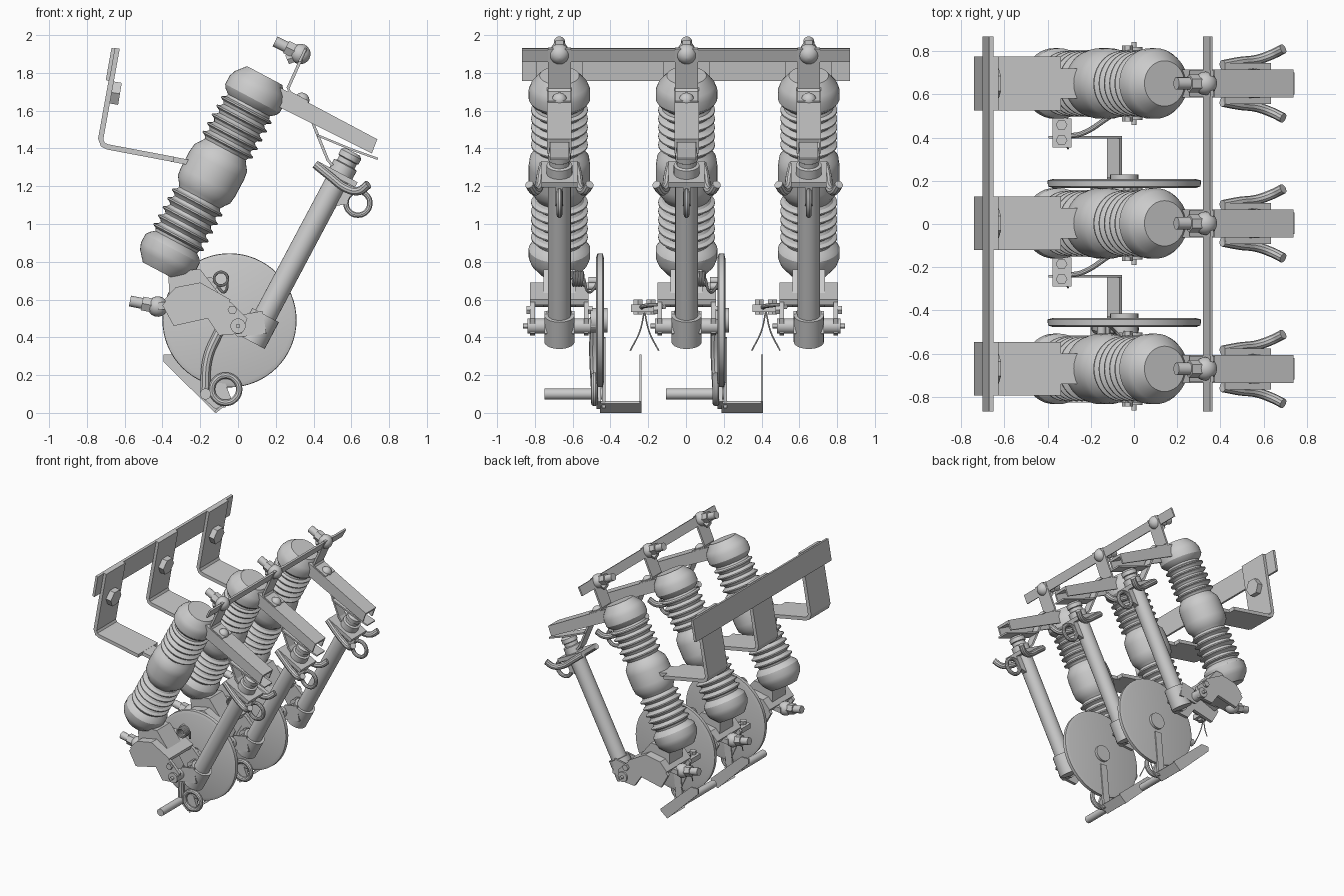
import bpy, bmesh, math
from mathutils import Vector as V

if "Cube" in bpy.data.objects:
    bpy.data.objects.remove(bpy.data.objects["Cube"])

T = math.radians(28)                      # lean of each unit
A = V((math.sin(T), 0, math.cos(T)))      # along insulator
P = V((math.cos(T), 0, -math.sin(T)))     # outward, across to fuse tube
C = V((-.135, 0, 1.267))                  # insulator centre


def loc(u, w, y=0):
    return C + P * u + A * w + V((0, y, 0))


def flat(u, w):
    p = loc(u, w)
    return (p.x, p.z)


def finish(name, bm, smooth=True):
    bmesh.ops.recalc_face_normals(bm, faces=bm.faces)
    me = bpy.data.meshes.new(name)
    bm.to_mesh(me)
    bm.free()
    ob = bpy.data.objects.new(name, me)
    bpy.context.collection.objects.link(ob)
    if smooth:
        shade(ob)
    return ob


def shade(ob):
    bpy.ops.object.select_all(action='DESELECT')
    ob.select_set(True)
    bpy.context.view_layer.objects.active = ob
    if ob.type == 'CURVE':
        bpy.ops.object.convert(target='MESH')
    bpy.ops.object.shade_smooth_by_angle(angle=math.radians(32))


def lathe(name, prof, origin, axis, seg=32):
    """Revolve (radius, distance) points about an axis."""
    q = V(axis).to_track_quat('Z', 'Y')
    bm = bmesh.new()
    rings = [[bm.verts.new(V(origin) + q @ V((r * math.cos(k * math.tau / seg), r * math.sin(k * math.tau / seg), t)))
              for k in range(seg)] for r, t in prof]
    for a, b in zip(rings, rings[1:]):
        for k in range(seg):
            bm.faces.new((a[k], a[(k + 1) % seg], b[(k + 1) % seg], b[k]))
    bm.faces.new(rings[0])
    bm.faces.new(rings[-1])
    return finish(name, bm, seg > 6)


def rod(name, a, b, r, seg=20):
    d = V(b) - V(a)
    return lathe(name, [(r, 0), (r, d.length)], a, d, seg)


def ball(name, c, r, axis):
    return lathe(name, [(r * math.sin(t * math.pi / 10) + .0005, -r * math.cos(t * math.pi / 10))
                        for t in range(11)], c, axis, 20)


def prism(name, pts, y0, y1):
    """Extrude an x-z outline along y."""
    bm = bmesh.new()
    a = [bm.verts.new((x, y0, z)) for x, z in pts]
    b = [bm.verts.new((x, y1, z)) for x, z in pts]
    bm.faces.new(a)
    bm.faces.new(b)
    for i in range(len(a)):
        j = (i + 1) % len(a)
        bm.faces.new((a[i], a[j], b[j], b[i]))
    return finish(name, bm, False)


def ribbon(name, path, th, y0, y1):
    """Bent sheet metal strip following an x-z path."""
    p = [V(q) for q in path]
    left, right = [], []
    for i, q in enumerate(p):
        d = (p[min(i + 1, len(p) - 1)] - p[max(i - 1, 0)]).normalized()
        n = V((-d.y, d.x)) * th / 2
        left.append(q + n)
        right.append(q - n)
    return prism(name, left + right[::-1], y0, y1)


def tube(name, pts, r, closed=False):
    cu = bpy.data.curves.new(name, 'CURVE')
    cu.dimensions = '3D'
    cu.bevel_depth, cu.bevel_resolution, cu.use_fill_caps, cu.resolution_u = r, 3, True, 5
    s = cu.splines.new('BEZIER')
    s.bezier_points.add(len(pts) - 1)
    for bp, p in zip(s.bezier_points, pts):
        bp.co = p
        bp.handle_left_type = bp.handle_right_type = 'AUTO'
    s.use_cyclic_u = closed
    ob = bpy.data.objects.new(name, cu)
    bpy.context.collection.objects.link(ob)
    shade(ob)


def ring(name, c, R, r):
    tube(name, [V(c) + V((R * math.cos(k * math.pi / 4), 0, R * math.sin(k * math.pi / 4)))
                for k in range(8)], r, True)


# Insulator profile: end caps, ribs and middle bulge
half = [(.135, .125)]
for i in range(5):
    w = .145 + i * .052
    half += [(.122, w), (.13, w + .014), (.15, w + .024), (.15, w + .032), (.13, w + .042)]
half += [(.125, .41), (.15, .43), (.163, .45), (.163, .5), (.15, .535), (.105, .588)]
body = [(r, -w) for r, w in half[::-1]] + [(.157, -.095), (.163, -.05), (.163, .05), (.157, .095)] + half


def stud_terminal(prefix, c, d):
    c, d = V(c), V(d).normalized()
    ball(prefix + "_ball", c, .054, d)
    rod(prefix + "_nut", c + d * .03, c + d * .085, .042, 6)
    rod(prefix + "_stud", c + d * .08, c + d * .15, .029, 16)


for y in (-.67, .003, .65):
    Y = V((0, y, 0))
    lathe("insulator", body, loc(0, 0, y), A, 40)

    # Rear mounting bracket with tapered tongue and bolt
    ribbon("rear_bracket", [(-.34, 1.342), (-.69, 1.408), (-.715, 1.42), (-.727, 1.45), (-.64, 1.93)],
           .028, y - .124, y + .124)
    ribbon("rear_bracket_tongue", [(-.18, 1.311), (-.36, 1.345)], .028, y - .07, y + .07)
    rod("rear_bolt", (-.69, y, 1.70), (-.625, y, 1.689), .068, 6)

    # Top contact channel
    prism("top_channel_web", [flat(.1, .55), flat(.685, .55), flat(.685, .57), flat(.1, .57)], y - .065, y + .065)
    for s in (-1, 1):
        prism("top_channel_side", [flat(.1, .475), flat(.695, .49), flat(.685, .57), flat(.1, .57)],
              y + s * .053, y + s * .065)
    ribbon("channel_lip", [(.42, 1.47), (.6, 1.395), (.74, 1.345)], .012, y - .05, y + .05)
    ribbon("contact_spring", [(.37, 1.6), (.41, 1.5), (.475, 1.34), (.50, 1.31)], .015, y - .04, y + .04)

    # Top strap, bolt and terminal
    ribbon("top_strap", [(.36, 1.93), (.265, 1.72), (.275, 1.695), (.37, 1.645)], .016, y - .06, y + .06)
    ball("strap_bolt", loc(.235, .565, y), .04, A)
    rod("strap_cross_stub", (.26, y, 1.87), (.37, y, 1.915), .03, 6)
    stud_terminal("top_terminal", (.33, y, 1.90), (-.9, 0, .45))

    # Fuse tube with top cap and bottom sleeve
    lathe("fuse_tube", [(.06, -.6), (.06, .3), (.068, .3), (.068, .37), (.052, .375), (.052, .40), (.06, .405),
                        (.06, .435), (.045, .45)], loc(.6, 0, y), A, 28)
    rod("fuse_sleeve", loc(.6, -.69, y), loc(.6, -.53, y), .08, 28)
    prism("horn_plate", [flat(.46, .29), flat(.7, .29), flat(.7, .32), flat(.46, .32)], y - .095, y + .095)
    prism("ring_lug", [flat(.64, .14), flat(.70, .19), flat(.70, .29), flat(.64, .29)], y - .02, y + .02)
    ring("pull_ring", (.635, y, 1.11), .063, .015)
    for s in (-1, 1):
        tube("load_hook", [(.41, y + s * .085, 1.315), (.49, y + s * .1, 1.25), (.57, y + s * .11, 1.19),
                           (.64, y + s * .135, 1.175), (.69, y + s * .16, 1.21)], .023)

    # Hinge bracket at the foot of the insulator
    prism("hinge_neck", [(-.37, .75), (-.20, .76), (-.06, .58), (-.36, .56)], y - .085, y + .085)
    prism("hinge_web", [(-.39, .6), (-.33, .665), (-.2, .69), (-.04, .6), (-.05, .57), (-.2, .62), (-.36, .56)],
          y - .155, y + .155)
    for s in (-1, 1):
        prism("hinge_cheek", [(-.40, .57), (-.33, .66), (-.2, .68), (-.03, .58), (.05, .5), (.02, .42),
                              (-.1, .41), (-.16, .5), (-.34, .46)], y + s * .13, y + s * .155)
        rod("hinge_boss", (0, y + s * .07, .46), (0, y + s * .168, .46), .04)
        prism("sleeve_lug", [(-.03, .43), (.0, .40), (.15, .42), (.13, .54), (.02, .52)], y + s * .065, y + s * .08)
        rod("hinge_screw", (-.03, y + s * .15, .545), (-.03, y + s * .175, .545), .025, 6)
    rod("hinge_pin", (0, y - .192, .46), (0, y + .192, .46), .012)
    prism("terminal_tongue", [(-.42, .545), (-.2, .57), (-.2, .6), (-.42, .585)], y - .06, y + .06)
    stud_terminal("lower_terminal", (-.425, y, .563), (-1, 0, .2))

# Long busbars joining the three units
ribbon("rear_bar", [(-.69, 1.76), (-.66, 1.93)], .02, -.868, .868)
ribbon("top_bar", [(.325, 1.86), (.357, 1.925)], .014, -.868, .868)

# Two operating discs with cranks, springs and stop brackets
for d in (-.455, .188):
    hub = V((-.045, d, .49))
    lathe("disc", [(.33, -.022), (.353, -.014), (.355, .014), (.33, .02)], hub, (0, 1, 0), 64)
    rod("disc_hub", hub - V((0, .05, 0)), hub + V((0, .04, 0)), .065, 28)
    tube("crank_arm", [(-.06, d - .03, .5), (-.11, d - .03, .41), (-.16, d - .03, .29), (-.175, d - .02, .1)], .027)
    rod("crank_handle", (-.172, d - .295, .1), (-.172, d + .02, .1), .029)
    ring("crank_ring", (-.066, d - .03, .125), .072, .018)
    prism("crank_foot", [(-.2, .09), (-.12, .02), (-.03, .06), (-.08, .19), (-.15, .2)], d - .02, d + .005)

    # Stop bracket: leg on disc, shelf, slanted upright
    ribbon("stop_leg", [(-.095, .03), (-.06, .4)], .06, d + .01, d + .028)
    prism("stop_shelf", [(-.125, .008), (-.115, 0), (-.055, .05), (-.066, .062)], d, d + .22)
    prism("stop_upright", [(-.12, .0), (-.055, .06), (-.33, .31), (-.395, .31), (-.395, .27)], d + .208, d + .22)

    # Cable clamp with two nuts, strap to hinge and trailing wires
    c = V((-.335, d + .235, .56))
    prism("clamp_block", [(-.378, .535), (-.29, .535), (-.29, .575), (-.378, .575)], d + .165, d + .3)
    for s in (-1, 1):
        rod("clamp_nut", c + V((0, s * .035, -.04)), c + V((0, s * .035, .04)), .027, 6)
        tube("trailing_wire", [c + V((0, 0, -.02)), c + V((.01, s * .025, -.13)), c + V((.03, s * .075, -.23))], .004)
    tube("clamp_strap", [(-.29, d + .22, .56), (-.24, d + .23, .565), (-.11, d + .31, .57), (-.06, d + .34, .56)], .012)

    # Return spring and its wire
    n = 40
    tube("spring", [(-.09 + .036 * math.cos(k * math.tau / 8), d - .15 + k * .0017,
                     .71 + .036 * math.sin(k * math.tau / 8)) for k in range(n)], .007)
    tube("spring_wire", [(-.054, d - .085, .71), (-.07, d - .06, .64), (-.1, d - .03, .66), (-.12, d - .01, .70)], .007)
    for x, z in ((-.15, .70), (-.13, .67)):
        rod("disc_stop_pin", (x, d - .06, z), (x, d, z), .02, 12)
